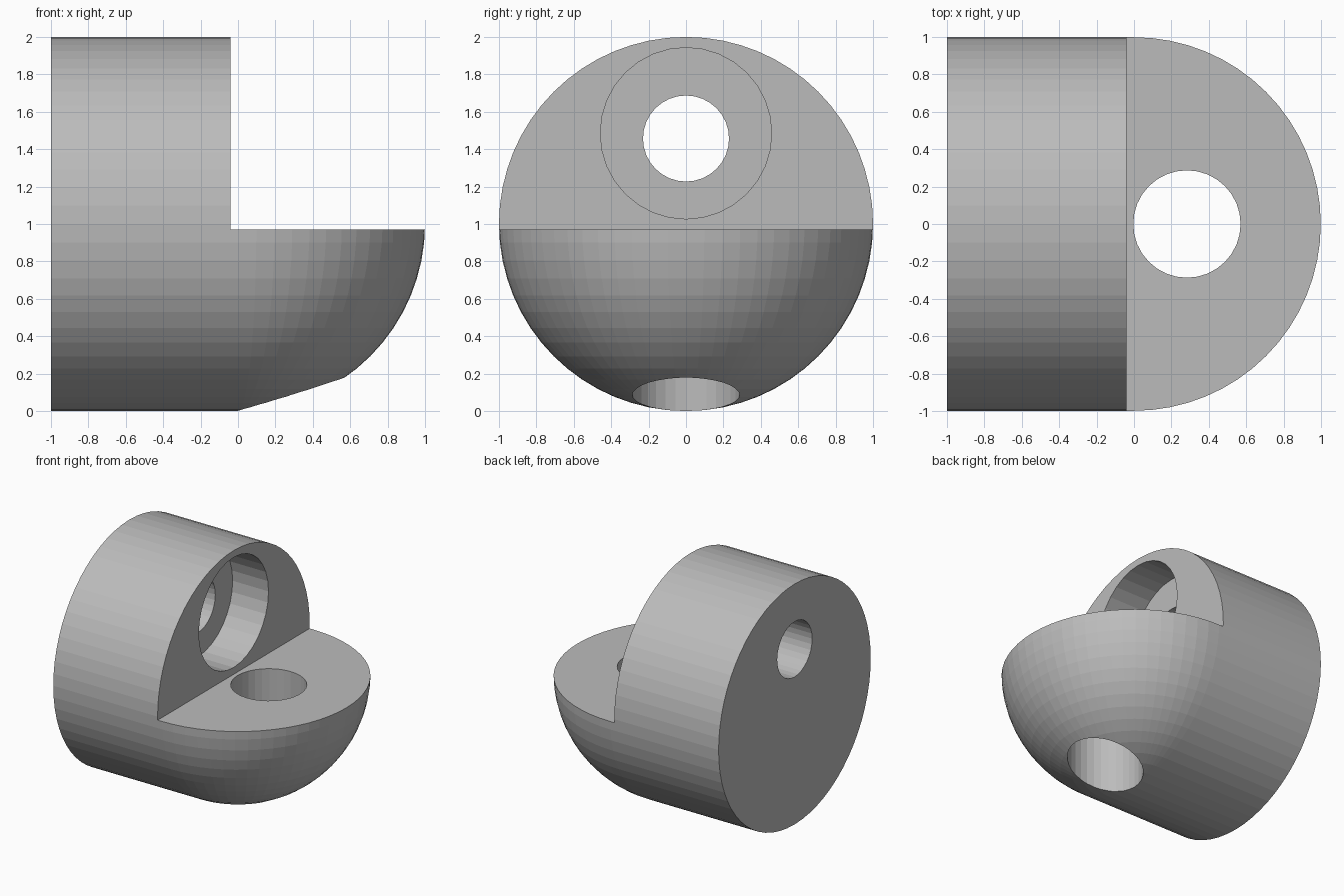
import bpy, bmesh, math
from mathutils import Matrix, Vector

if "Cube" in bpy.data.objects:
    bpy.data.objects.remove(bpy.data.objects["Cube"])

grey = bpy.data.materials.new("light grey")
grey.diffuse_color = (0.5, 0.5, 0.5, 1)
grey.use_nodes = True
grey.node_tree.nodes["Principled BSDF"].inputs["Base Color"].default_value = grey.diffuse_color


def make_object(name, bm):
    mesh = bpy.data.meshes.new(name)
    bm.to_mesh(mesh)
    bm.free()
    mesh.materials.append(grey)
    obj = bpy.data.objects.new(name, mesh)
    bpy.context.collection.objects.link(obj)
    return obj


def cut(target, name, bm):
    cutter = make_object(name, bm)
    cutter.hide_render = True
    cutter.hide_set(True)
    mod = target.modifiers.new(name, 'BOOLEAN')
    mod.operation = 'DIFFERENCE'
    mod.solver = 'EXACT'
    mod.object = cutter


def drill(radius, start, end, sides=32):
    """Cylinder cutter running between two points."""
    a, b = Vector(start), Vector(end)
    turn = (b - a).to_track_quat('Z', 'Y').to_matrix().to_4x4()
    bm = bmesh.new()
    bmesh.ops.create_cone(bm, cap_ends=True, segments=sides, radius1=radius,
                          radius2=radius, depth=(b - a).length,
                          matrix=Matrix.Translation((a + b) / 2) @ turn)
    return bm


# Body: half sphere whose open rim is extruded back into a cylinder
bm = bmesh.new()
bmesh.ops.create_uvsphere(bm, u_segments=64, v_segments=32, radius=1,
                          matrix=Matrix.Translation((0, 0, 1)))
bmesh.ops.delete(bm, geom=[v for v in bm.verts if v.co.x < -0.001], context='VERTS')
rim = [e for e in bm.edges if e.is_boundary]
new = bmesh.ops.extrude_edge_only(bm, edges=rim)["geom"]
for v in new:
    if isinstance(v, bmesh.types.BMVert):
        v.co.x = -1
bmesh.ops.contextual_create(bm, geom=[e for e in new if isinstance(e, bmesh.types.BMEdge)
                                      and all(v.co.x < -0.99 for v in e.verts)])
bmesh.ops.recalc_face_normals(bm, faces=bm.faces)
body = make_object("bracket_body", bm)

# Step notch removing the upper front quarter
bm = bmesh.new()
bmesh.ops.create_cube(bm, size=1, matrix=Matrix.Translation((0.98, 0, 1.985))
                      @ Matrix.Diagonal((2.04, 3, 2.03, 1)))
cut(body, "step_cutter", bm)

# Holes: vertical through hole, counterbore and horizontal through hole
cut(body, "vertical_hole_cutter", drill(0.287, (0.283, 0, -0.5), (0.283, 0, 1.5)))
cut(body, "counterbore_cutter", drill(0.458, (-0.37, 0, 1.485), (0.5, 0, 1.485)))
cut(body, "horizontal_hole_cutter", drill(0.23, (-1.5, 0, 1.457), (0.4, 0, 1.457)))
